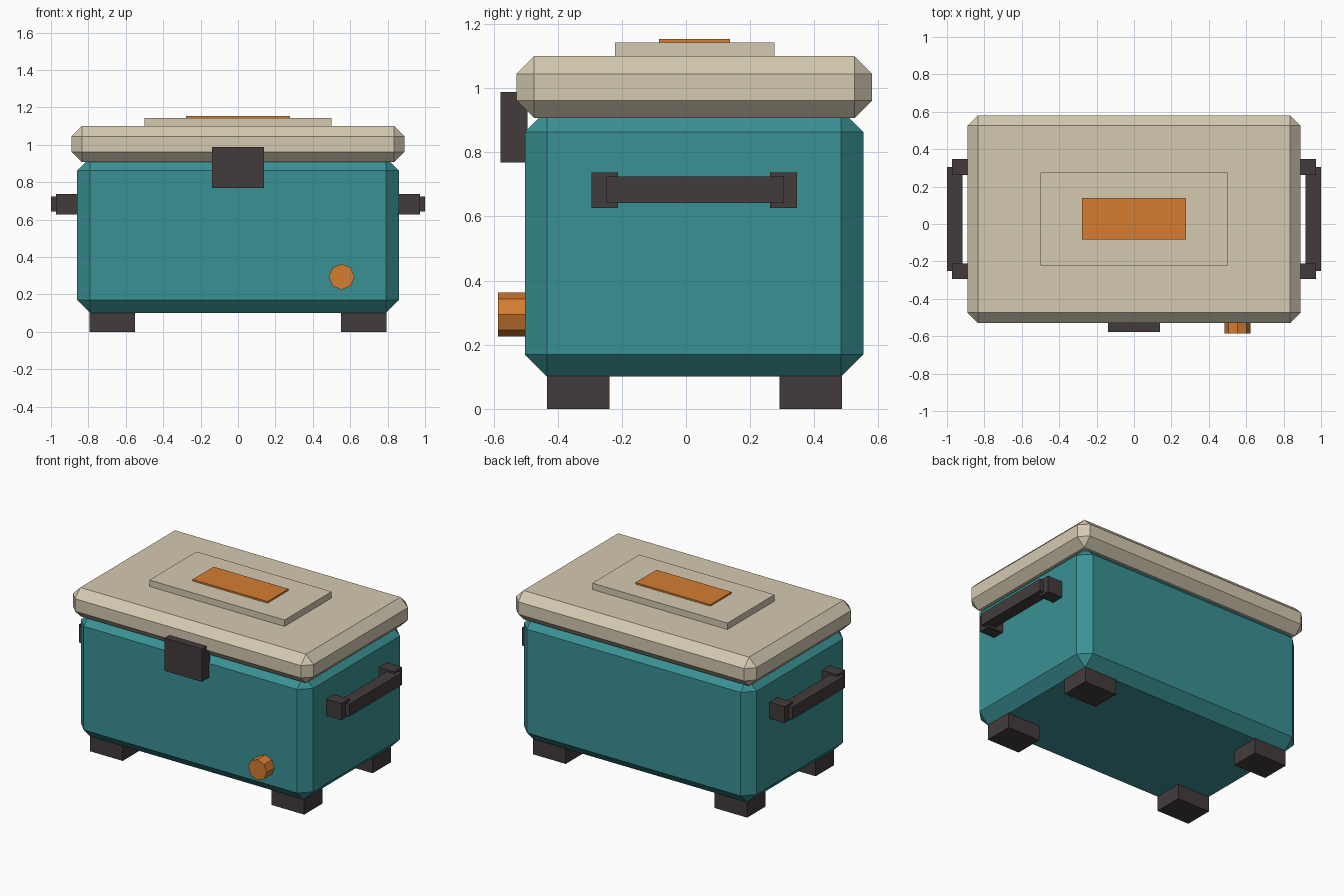
import bpy, bmesh, math
from mathutils import Matrix

if "Cube" in bpy.data.objects:
    bpy.data.objects.remove(bpy.data.objects["Cube"])


def material(name, rgb):
    m = bpy.data.materials.new(name)
    m.diffuse_color = (*rgb, 1)
    m.use_nodes = True
    m.node_tree.nodes["Principled BSDF"].inputs["Base Color"].default_value = m.diffuse_color
    return m


TEAL = material("teal", (0.042, 0.285, 0.30))
CREAM = material("cream", (0.66, 0.59, 0.44))
ORANGE = material("orange", (0.66, 0.205, 0.03))
DARK = material("dark_grey", (0.056, 0.044, 0.045))


def finish(name, bm, mat):
    mesh = bpy.data.meshes.new(name)
    bm.to_mesh(mesh)
    bm.free()
    mesh.materials.append(mat)
    obj = bpy.data.objects.new(name, mesh)
    bpy.context.collection.objects.link(obj)
    return obj


def box(name, mat, x, y, z, chamfer=0):
    """Box from (min, max) ranges, with optional flat chamfer on all edges."""
    bm = bmesh.new()
    mid = [(a + b) / 2 for a, b in (x, y, z)]
    size = [b - a for a, b in (x, y, z)]
    bmesh.ops.create_cube(bm, size=1, matrix=Matrix.Translation(mid) @ Matrix.Diagonal((*size, 1)))
    if chamfer:
        bmesh.ops.bevel(bm, geom=bm.edges[:], offset=chamfer, segments=1,
                        profile=0.5, affect='EDGES')
    return finish(name, bm, mat)


# Main tub and lid
box("body", TEAL, (-0.86, 0.86), (-0.503, 0.553), (0.10, 0.933), 0.07)
box("lid", CREAM, (-0.89, 0.89), (-0.529, 0.581), (0.907, 1.10), 0.055)
box("lid_panel", CREAM, (-0.5, 0.5), (-0.222, 0.276), (1.08, 1.143))
box("lid_plate", ORANGE, (-0.277, 0.277), (-0.084, 0.138), (1.135, 1.154))

# Front latch
box("latch", DARK, (-0.138, 0.138), (-0.578, -0.495), (0.768, 0.988))

# Drain plug: octagonal, corners on the axes
bm = bmesh.new()
bmesh.ops.create_cone(bm, cap_ends=True, segments=8, radius1=0.069, radius2=0.069, depth=0.12,
                      matrix=Matrix.Translation((0.554, -0.526, 0.294))
                      @ Matrix.Rotation(math.pi / 2, 4, 'X'))
finish("drain_plug", bm, ORANGE)

# Feet and side handles, repeated left and right
for side, s in (("left", -1), ("right", 1)):
    def span(a, b):
        return tuple(sorted((s * a, s * b)))

    for end, y in (("front", (-0.433, -0.238)), ("back", (0.291, 0.486))):
        box(f"{end}_{side}_foot", DARK, span(0.55, 0.793), y, (0, 0.11))
    for end, y in (("front", (-0.295, -0.212)), ("back", (0.262, 0.347))):
        box(f"{end}_{side}_handle_post", DARK, span(0.85, 0.972), y, (0.627, 0.737))
    box(f"{side}_handle_bar", DARK, span(0.917, 1.0), (-0.25, 0.305), (0.642, 0.724))
